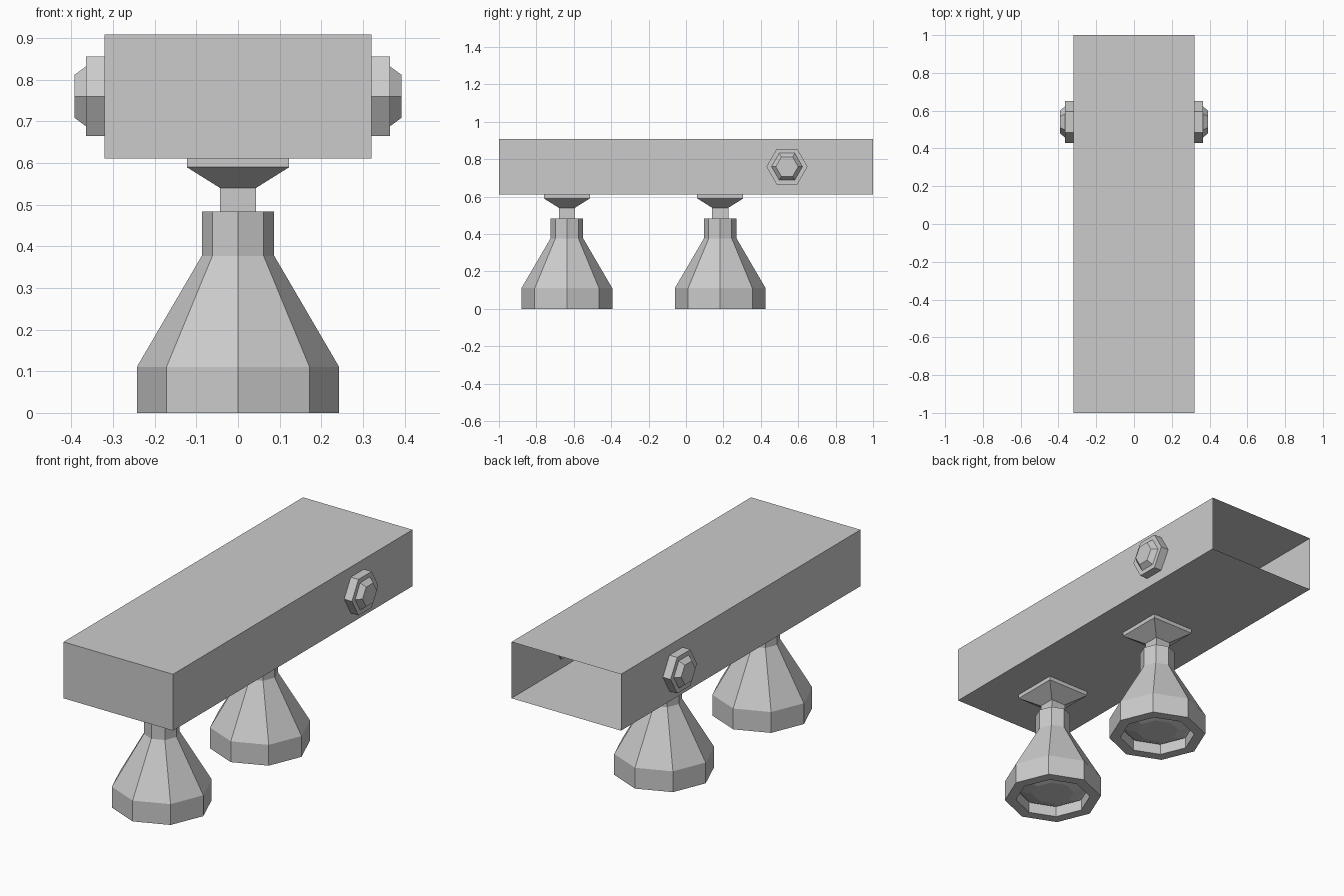
import bpy, bmesh, math
from mathutils import Matrix

cube = bpy.data.objects.get("Cube")
if cube:
    bpy.data.objects.remove(cube, do_unlink=True)

grey = bpy.data.materials.new("plain_grey")
grey.use_nodes = True
grey.diffuse_color = (0.6, 0.6, 0.6, 1)
grey.node_tree.nodes["Principled BSDF"].inputs["Base Color"].default_value = (0.6, 0.6, 0.6, 1)


def finish(name, bm, matrix):
    bmesh.ops.recalc_face_normals(bm, faces=bm.faces)
    bm.transform(matrix)
    mesh = bpy.data.meshes.new(name)
    bm.to_mesh(mesh)
    bm.free()
    mesh.materials.append(grey)
    obj = bpy.data.objects.new(name, mesh)
    bpy.context.collection.objects.link(obj)
    return obj


def lathe(name, sides, profile, matrix, turn=0.0):
    """Stack polygon rings given as (radius, height) and cap both ends."""
    bm = bmesh.new()
    rings = []
    for r, z in profile:
        angles = [turn + math.tau * i / sides for i in range(sides)]
        rings.append([bm.verts.new((r * math.cos(a), r * math.sin(a), z)) for a in angles])
    for low, high in zip(rings, rings[1:]):
        for i in range(sides):
            j = (i + 1) % sides
            bm.faces.new((low[i], low[j], high[j], high[i]))
    bm.faces.new(rings[0])
    bm.faces.new(rings[-1])
    return finish(name, bm, matrix)


# Hollow housing, open at the back
bm = bmesh.new()
bmesh.ops.create_cube(bm, size=1)
bm.transform(Matrix.Diagonal((0.64, 2.0, 0.298, 1)))
bmesh.ops.delete(bm, geom=[f for f in bm.faces if f.calc_center_median().y > 0.9], context='FACES')
finish("housing", bm, Matrix.Translation((0, 0, 0.76)))

# Two hanging lamps: octagonal shade with recessed lens, square mount above
shade = [(0.105, 0.03), (0.165, 0.045), (0.187, 0.06), (0.187, 0), (0.243, 0),
         (0.243, 0.11), (0.087, 0.377), (0.087, 0.483)]
mount = [(0.043, 0.46), (0.043, 0.54), (0.123, 0.59), (0.123, 0.612)]
square = [(half * math.sqrt(2), z) for half, z in mount]
for label, y in (("front", -0.637), ("rear", 0.183)):
    place = Matrix.Translation((0, y, 0))
    lathe(label + "_lamp_shade", 8, shade, place)
    lathe(label + "_lamp_mount", 4, square, place, math.pi / 4)

# Hexagonal bolts on both sides
bolt = [(0.11, 0.31), (0.11, 0.365), (0.083, 0.365), (0.06, 0.392)]
for label, side in (("left", 1), ("right", -1)):
    place = Matrix.Translation((0, 0.54, 0.76)) @ Matrix.Rotation(side * math.pi / 2, 4, 'Y')
    lathe(label + "_bolt", 6, bolt, place, math.pi / 2)
